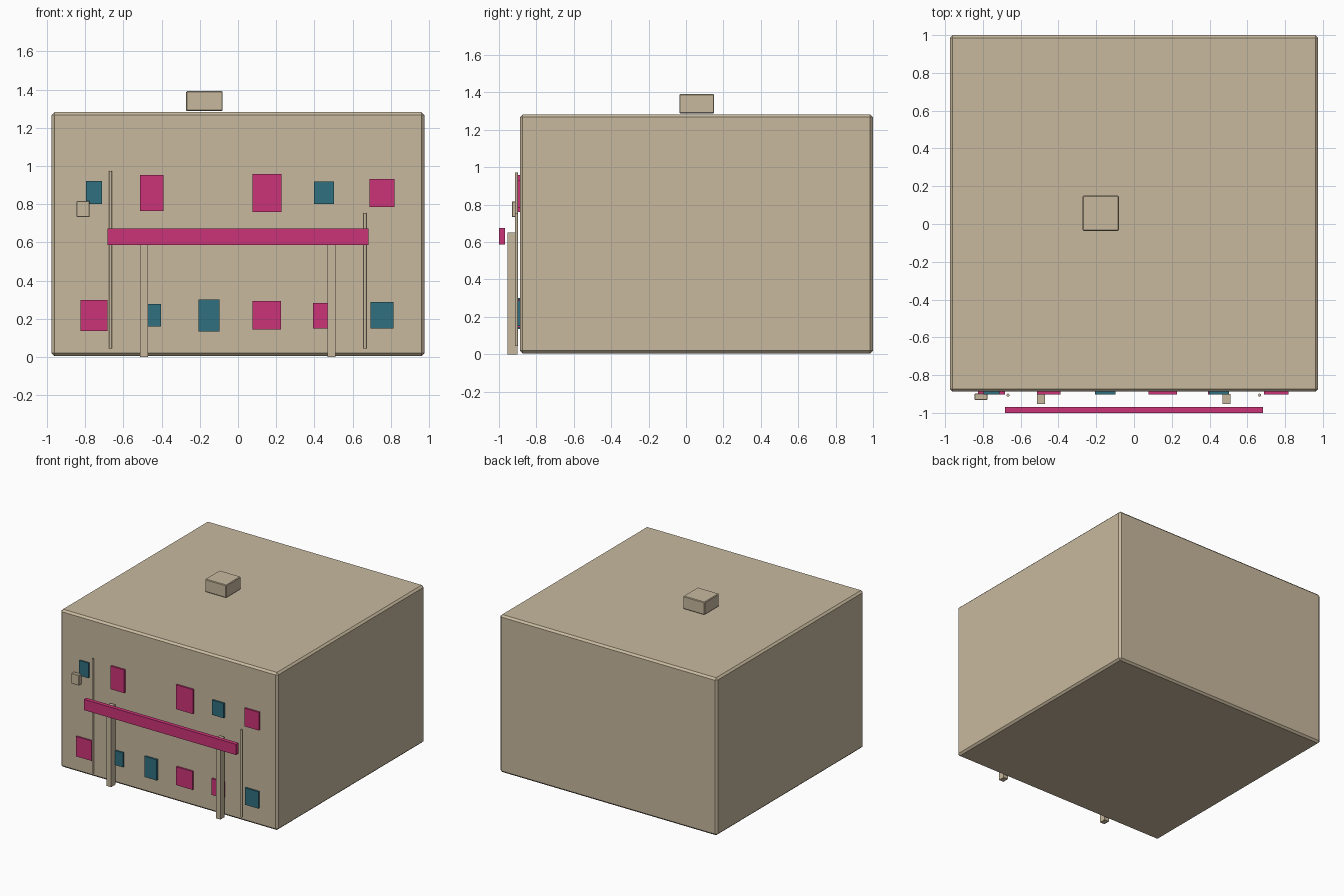
import bpy
import bmesh
from mathutils import Vector

cube = bpy.data.objects.get("Cube")
if cube:
    bpy.data.objects.remove(cube, do_unlink=True)


def material(name, rgb):
    m = bpy.data.materials.new(name)
    m.use_nodes = True
    m.diffuse_color = (*rgb, 1)
    m.node_tree.nodes["Principled BSDF"].inputs["Base Color"].default_value = (*rgb, 1)
    return m


BEIGE = material("beige", (0.578, 0.485, 0.342))
PINK = material("pink", (0.597, 0.034, 0.188))
TEAL = material("teal", (0.03, 0.162, 0.216))


def finish(name, bm, mat):
    mesh = bpy.data.meshes.new(name)
    bm.to_mesh(mesh)
    bm.free()
    mesh.materials.append(mat)
    obj = bpy.data.objects.new(name, mesh)
    bpy.context.collection.objects.link(obj)
    return obj


def box(name, x, y, z, mat, bevel=0):
    """Box spanning the given (low, high) ranges, with optional chamfer."""
    bm = bmesh.new()
    bmesh.ops.create_cube(bm, size=1)
    lo, hi = (Vector(v) for v in zip(x, y, z))
    for v in bm.verts:
        v.co = (lo + hi) / 2 + v.co * (hi - lo)
    if bevel:
        bmesh.ops.bevel(bm, geom=bm.edges[:], offset=bevel, segments=1, affect="EDGES")
    return finish(name, bm, mat)


def pipe(name, x, y, z, radius):
    """Vertical round pipe."""
    bm = bmesh.new()
    bmesh.ops.create_cone(bm, cap_ends=True, segments=12, radius1=radius,
                          radius2=radius, depth=z[1] - z[0])
    bmesh.ops.translate(bm, verts=bm.verts, vec=(x, y, sum(z) / 2))
    for f in bm.faces:
        f.smooth = len(f.verts) == 4
    for e in bm.edges:
        e.smooth = e.calc_face_angle(0) < 0.7
    return finish(name, bm, BEIGE)


# Main block and rooftop unit
box("building_body", (-0.975, 0.975), (-0.888, 1), (0.005, 1.283), BEIGE, 0.015)
box("rooftop_unit", (-0.272, -0.08), (-0.036, 0.151), (1.288, 1.392), BEIGE, 0.005)

# Windows: x range, z range, colour
upper = [((-0.796, -0.712), (0.80, 0.922), TEAL),
         ((-0.513, -0.39), (0.765, 0.953), PINK),
         ((0.076, 0.228), (0.76, 0.958), PINK),
         ((0.398, 0.503), (0.80, 0.92), TEAL),
         ((0.689, 0.818), (0.785, 0.932), PINK)]
lower = [((-0.825, -0.682), (0.137, 0.298), PINK),
         ((-0.5, -0.402), (0.16, 0.277), TEAL),
         ((-0.207, -0.098), (0.134, 0.302), TEAL),
         ((0.076, 0.224), (0.144, 0.293), PINK),
         ((0.393, 0.503), (0.15, 0.282), PINK),
         ((0.694, 0.814), (0.15, 0.287), TEAL)]
for row, windows in (("upper", upper), ("lower", lower)):
    for i, (x, z, mat) in enumerate(windows, 1):
        box(f"{row}_window_{i}", x, (-0.902, -0.886), z, mat)

# Entrance posts and the sign beam in front of them
for side, x in (("right", -0.492), ("left", 0.49)):
    box(f"{side}_post", (x - 0.021, x + 0.021), (-0.954, -0.901), (0, 0.65), BEIGE)
box("sign_beam", (-0.683, 0.683), (-1, -0.968), (0.587, 0.674), PINK)

# Drain pipes and wall lamp
pipe("right_drain_pipe", -0.667, -0.906, (0.045, 0.973), 0.008)
pipe("left_drain_pipe", 0.665, -0.906, (0.045, 0.753), 0.008)
box("wall_lamp", (-0.845, -0.776), (-0.931, -0.898), (0.733, 0.817), BEIGE, 0.003)
